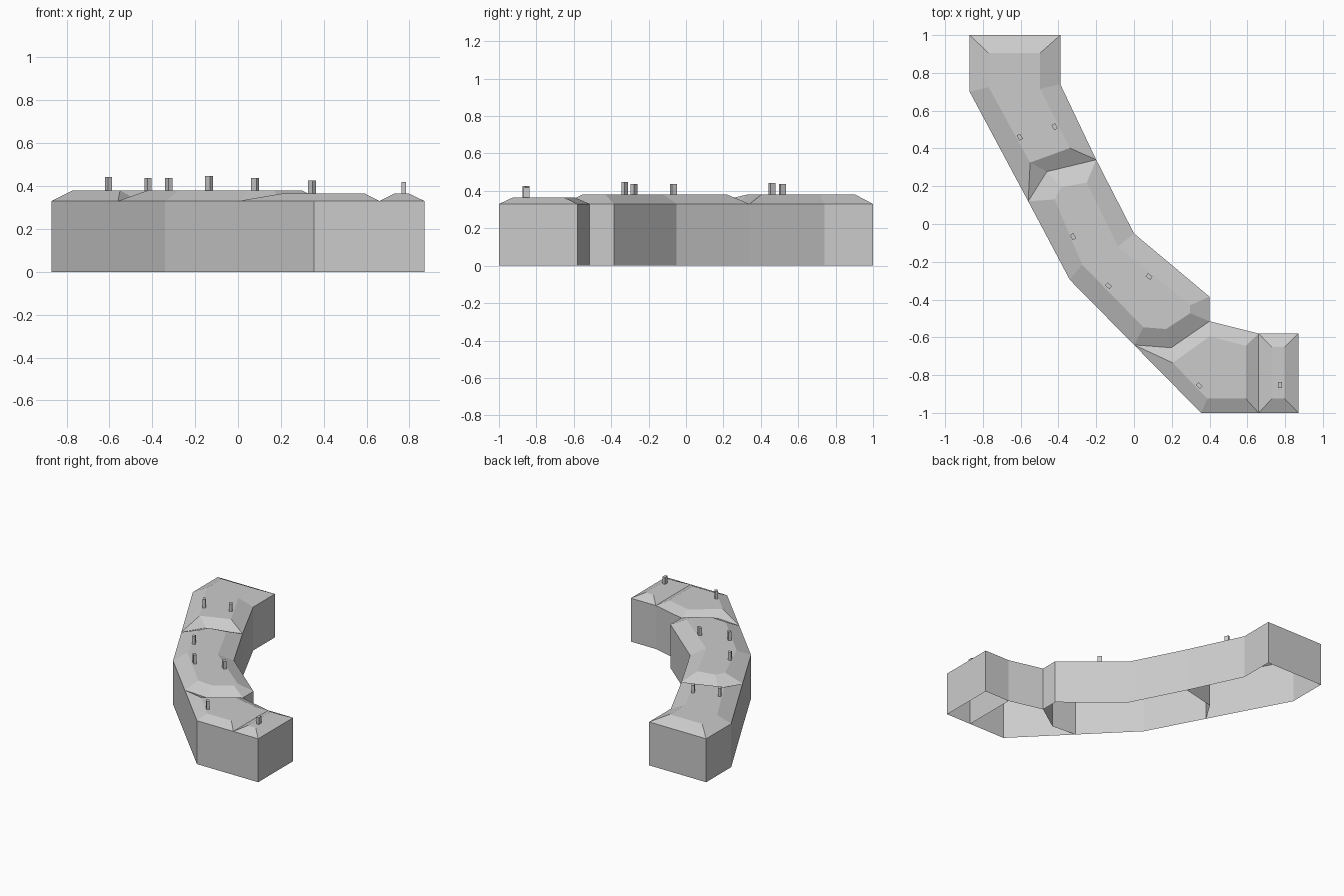
import bpy, bmesh, math
from mathutils import Matrix, Vector

if "Cube" in bpy.data.objects:
    bpy.data.objects.remove(bpy.data.objects["Cube"])

grey = bpy.data.materials.new("pale grey")
grey.diffuse_color = (0.6, 0.6, 0.6, 1)
grey.use_nodes = True
grey.node_tree.nodes["Principled BSDF"].inputs["Base Color"].default_value = grey.diffuse_color
EAVES = 0.33


def finish(bm, name):
    mesh = bpy.data.meshes.new(name)
    bm.to_mesh(mesh)
    bm.free()
    mesh.materials.append(grey)
    bpy.context.collection.objects.link(bpy.data.objects.new(name, mesh))


def wing(name, ridge, eaves, deck):
    """Walls around the eaves outline, sloped roof skirt, flat deck, open base."""
    area = sum(a[0] * b[1] - b[0] * a[1] for a, b in zip(eaves, eaves[1:] + eaves[:1]))
    if area < 0:
        eaves, deck = eaves[::-1], deck[::-1]
    bm = bmesh.new()
    rings = [[bm.verts.new((x, y, z)) for x, y in pts]
             for pts, z in ((eaves, 0), (eaves, EAVES), (deck, ridge))]
    n = len(eaves)
    for lo, hi in zip(rings, rings[1:]):
        for i in range(n):
            j = (i + 1) % n
            bm.faces.new((lo[i], lo[j], hi[j], hi[i]))
    bm.faces.new(rings[2])
    # repeated deck corners collapse into triangular hips
    bmesh.ops.remove_doubles(bm, verts=bm.verts, dist=0.001)
    finish(bm, name)


def chimney(name, x, y, base, top, angle):
    bm = bmesh.new()
    mat = (Matrix.Translation((x, y, (base + top) / 2))
           @ Matrix.Rotation(math.radians(angle), 4, 'Z')
           @ Matrix.Diagonal((0.021, 0.031, top - base, 1)))
    bmesh.ops.create_cube(bm, size=1, matrix=mat)
    finish(bm, name)


# shared bent party walls
party_a = [(-0.20, 0.34), (-0.462, 0.277), (-0.56, 0.12)]
party_b = [(0.40, -0.515), (0.197, -0.655), (0.0, -0.64)]

# north wing
wing("north_wing", 0.38,
     [(-0.87, 0.70), (-0.87, 1), (-0.39, 1), (-0.39, 0.74)] + party_a,
     [(-0.77, 0.725), (-0.77, 0.905), (-0.497, 0.905), (-0.497, 0.715),
      (-0.34, 0.402), (-0.55, 0.325), (-0.55, 0.325)])

# middle wing
wing("middle_wing", 0.38,
     party_a[::-1] + [(0, -0.05), (0.40, -0.385)] + party_b + [(-0.34, -0.295)],
     [(-0.42, 0.13), (-0.385, 0.195), (-0.25, 0.22), (-0.085, -0.12),
      (0.297, -0.43), (0.297, -0.473), (0.17, -0.556), (0.05, -0.547),
      (-0.275, -0.215)])

# south wing
wing("south_wing", 0.365,
     party_b[::-1] + [(0.66, -0.58), (0.66, -1), (0.355, -1)],
     [(0.205, -0.735), (0.205, -0.735), (0.40, -0.595), (0.592, -0.645),
      (0.592, -0.925), (0.388, -0.925)])

# end wing
wing("end_wing", 0.365,
     [(0.66, -0.58), (0.87, -0.58), (0.87, -1), (0.66, -1)],
     [(0.73, -0.652), (0.797, -0.652), (0.797, -0.925), (0.73, -0.925)])

# chimneys: x, y, base, top, rotation
for i, c in enumerate([
        (-0.605, 0.46, 0.37, 0.443, 28), (-0.42, 0.515, 0.37, 0.438, 28),
        (-0.323, -0.067, 0.37, 0.438, 28), (-0.135, -0.327, 0.37, 0.447, 48),
        (0.08, -0.278, 0.37, 0.438, 52), (0.345, -0.855, 0.355, 0.425, 45),
        (0.773, -0.853, 0.355, 0.418, 0)]):
    chimney(f"chimney_{i + 1}", *c)
